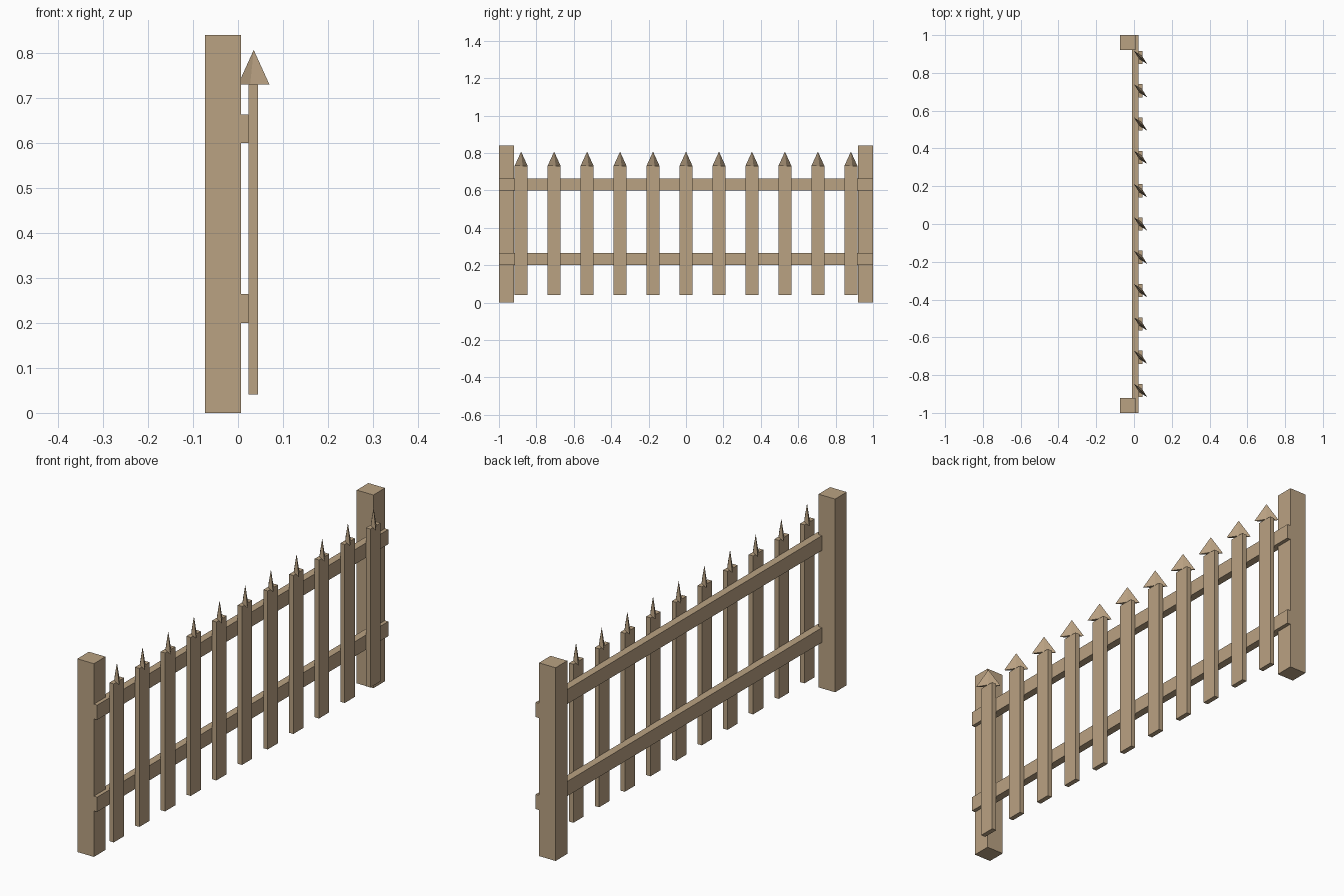
import bpy
import bmesh
from mathutils import Vector

cube = bpy.data.objects.get("Cube")
if cube:
    bpy.data.objects.remove(cube, do_unlink=True)

wood = bpy.data.materials.new("tan wood")
wood.use_nodes = True
TAN = (0.49, 0.36, 0.225, 1)
wood.diffuse_color = TAN
wood.node_tree.nodes["Principled BSDF"].inputs["Base Color"].default_value = TAN


def finish(name, bm):
    bmesh.ops.recalc_face_normals(bm, faces=bm.faces)
    mesh = bpy.data.meshes.new(name)
    bm.to_mesh(mesh)
    bm.free()
    mesh.materials.append(wood)
    obj = bpy.data.objects.new(name, mesh)
    bpy.context.collection.objects.link(obj)


def box(name, low, high):
    low, high = Vector(low), Vector(high)
    bm = bmesh.new()
    bmesh.ops.create_cube(bm, size=1)
    for v in bm.verts:
        v.co = (low + high) / 2 + v.co * (high - low)
    finish(name, bm)


def spike(name, y):
    # Thin four-sided point, turned diagonally across the picket
    bm = bmesh.new()
    center = Vector((0.035, y, 0.73))
    long, short = Vector((0.035, -0.035, 0)), Vector((0.008, 0.008, 0))
    base = [bm.verts.new(center + d) for d in (long, short, -long, -short)]
    apex = bm.verts.new(center + Vector((0, 0, 0.077)))
    bm.faces.new(base)
    for i in range(4):
        bm.faces.new((base[i], base[(i + 1) % 4], apex))
    finish(name, bm)


# End posts
box("front_post", (-0.073, -1, 0), (0.007, -0.92, 0.84))
box("back_post", (-0.073, 0.92, 0), (0.007, 1, 0.84))

# Horizontal rails
for name, z in (("lower_rail", 0.2), ("upper_rail", 0.6)):
    box(name, (-0.01, -1, z), (0.023, 1, z + 0.064))

# Pickets with pointed tips
for i in range(11):
    y = (i - 5) * 0.1763
    box(f"picket_{i + 1}", (0.023, y - 0.035, 0.041), (0.044, y + 0.035, 0.73))
    spike(f"picket_tip_{i + 1}", y)
